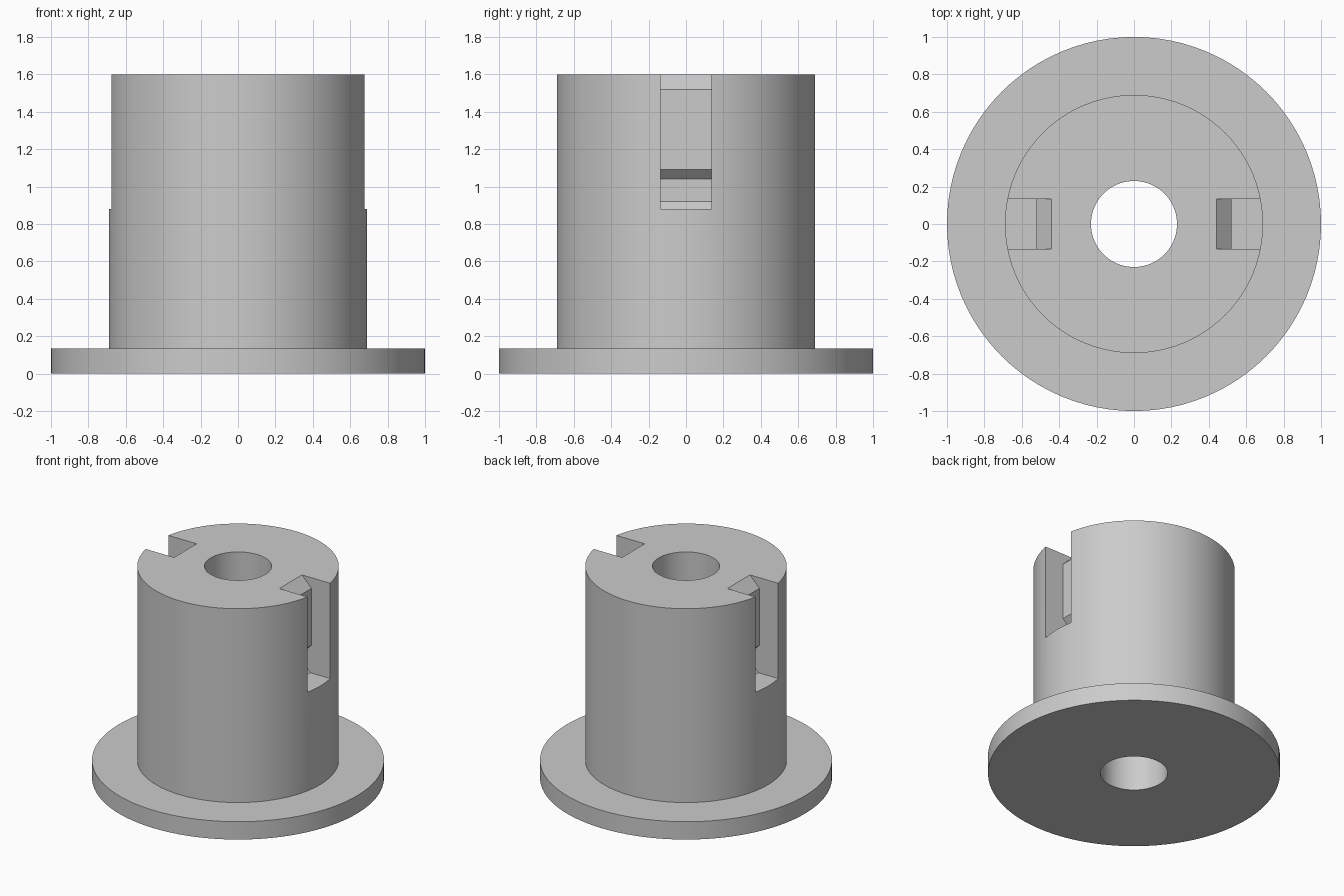
import bpy, bmesh, math

cube = bpy.data.objects.get("Cube")
if cube:
    bpy.data.objects.remove(cube, do_unlink=True)

# Single grey material
GREY = (0.6, 0.6, 0.6, 1.0)
grey = bpy.data.materials.new("plain grey")
grey.use_nodes = True
grey.diffuse_color = GREY
grey.node_tree.nodes["Principled BSDF"].inputs["Base Color"].default_value = GREY

SEGMENTS = 96
BORE, BODY, FLANGE = 0.23, 0.69, 1.0
FLANGE_TOP, TOP = 0.135, 1.6
SLOT_HALF = 0.135


def make_object(name, bm):
    bmesh.ops.recalc_face_normals(bm, faces=bm.faces)
    mesh = bpy.data.meshes.new(name)
    bm.to_mesh(mesh)
    bm.free()
    mesh.materials.append(grey)
    obj = bpy.data.objects.new(name, mesh)
    bpy.context.collection.objects.link(obj)
    return obj


def lathe(name, profile):
    """Revolve a closed (radius, z) outline around the z axis."""
    bm = bmesh.new()
    verts = [bm.verts.new((r, 0, z)) for r, z in profile]
    edges = [bm.edges.new((v, verts[i - 1])) for i, v in enumerate(verts)]
    bmesh.ops.spin(bm, geom=verts + edges, cent=(0, 0, 0), axis=(0, 0, 1),
                   angle=math.tau, steps=SEGMENTS, use_duplicate=False)
    bmesh.ops.remove_doubles(bm, verts=bm.verts, dist=0.0001)
    return make_object(name, bm)


def slot_cutter(name, side):
    """Prism with a bevelled mouth at the top and an undercut pocket below."""
    outline = [(0.42, TOP + 0.02), (0.52, 1.52), (0.52, 1.09), (0.47, 1.04),
               (0.47, 0.92), (0.51, 0.88), (0.9, 0.88), (0.9, TOP + 0.02)]
    bm = bmesh.new()
    face = bm.faces.new([bm.verts.new((side * x, -SLOT_HALF, z)) for x, z in outline])
    ext = bmesh.ops.extrude_face_region(bm, geom=[face])
    moved = [g for g in ext["geom"] if isinstance(g, bmesh.types.BMVert)]
    bmesh.ops.translate(bm, verts=moved, vec=(0, 2 * SLOT_HALF, 0))
    obj = make_object(name, bm)
    obj.hide_render = True
    return obj


# Flanged bushing with a central bore
bushing = lathe("flanged_bushing", [
    (BORE, 0), (FLANGE, 0), (FLANGE, FLANGE_TOP),
    (BODY, FLANGE_TOP), (BODY, TOP), (BORE, TOP)])

# Two opposite slots cut into the body
bpy.context.view_layer.objects.active = bushing
for label, side in (("left", 1), ("right", -1)):
    cutter = slot_cutter(label + "_slot_cutter", side)
    mod = bushing.modifiers.new(label + "_slot", 'BOOLEAN')
    mod.operation = 'DIFFERENCE'
    mod.solver = 'EXACT'
    mod.object = cutter
    bpy.ops.object.modifier_apply(modifier=mod.name)
    bpy.data.objects.remove(cutter, do_unlink=True)

# Smooth round walls with crisp edges
bpy.ops.object.select_all(action='DESELECT')
bushing.select_set(True)
bpy.ops.object.shade_smooth_by_angle(angle=math.radians(25))
